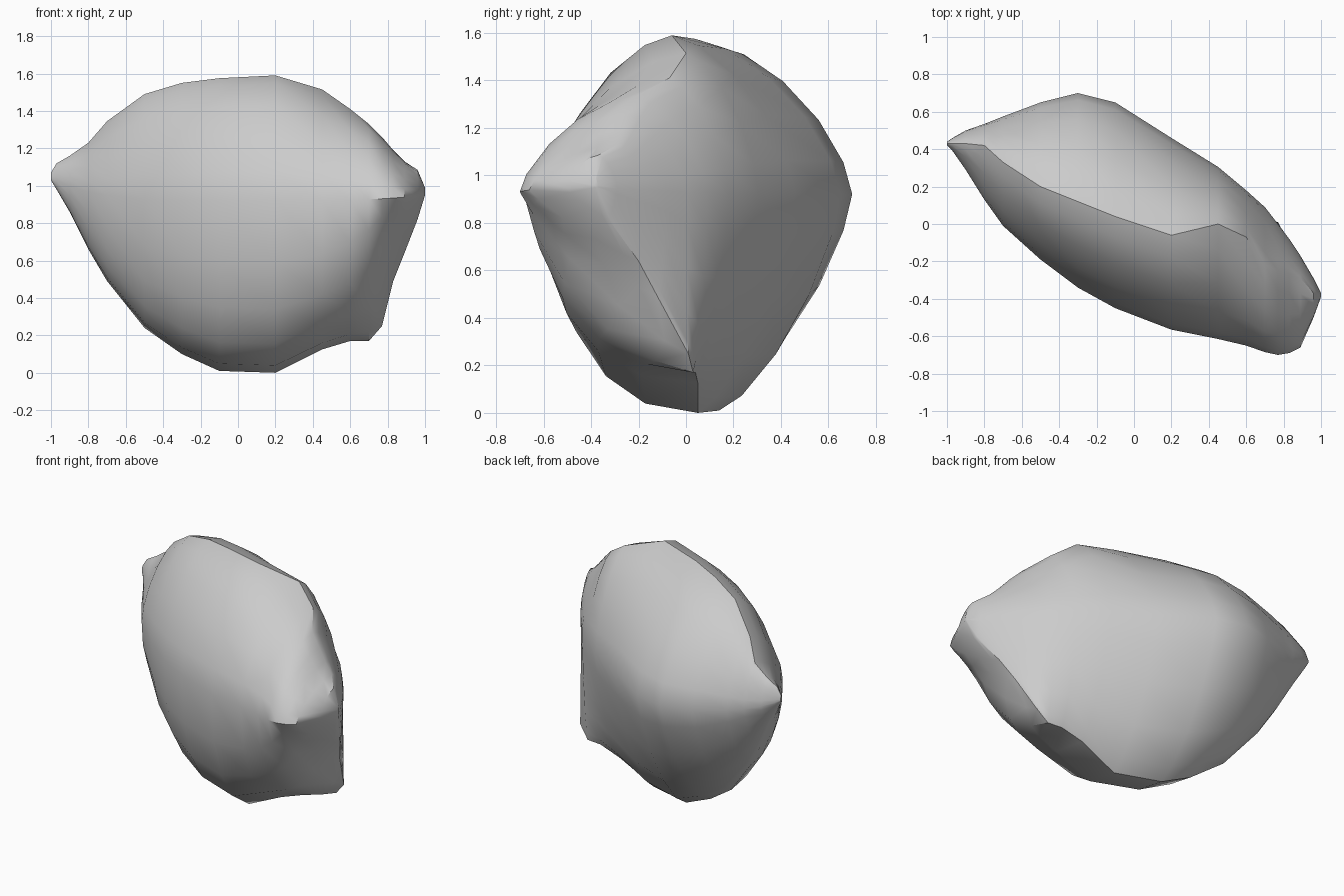
import bpy
import bmesh
import math

default_cube = bpy.data.objects.get("Cube")
if default_cube:
    bpy.data.objects.remove(default_cube, do_unlink=True)

QUARTER_STEPS = 5

# Stations along the stone: x, front y, back y, crest y, keel y, keel z, crest z
STATIONS = [
    (-1, .42, .44, .43, .43, 1.03, 1.07),
    (-.97, .39, .46, .43, .43, .98, 1.12),
    (-.9, .29, .5, .43, .41, .86, 1.16),
    (-.8, .13, .535, .42, .36, .66, 1.23),
    (-.7, -.01, .575, .33, .32, .49, 1.345),
    (-.5, -.19, .65, .2, .24, .24, 1.49),
    (-.3, -.34, .7, .12, .17, .1, 1.55),
    (-.1, -.45, .65, .04, .14, .01, 1.575),
    (.2, -.565, .46, -.06, .05, 0, 1.59),
    (.45, -.615, .305, 0, .05, .125, 1.515),
    (.6, -.65, .18, -.07, .04, .17, 1.41),
    (.7, -.685, .09, -.22, .03, .17, 1.33),
    (.77, -.7, 0, -.25, .01, .25, 1.26),
    (.83, -.69, -.08, -.27, -.12, .49, 1.19),
    (.89, -.66, -.17, -.29, -.2, .64, 1.13),
    (.96, -.5, -.29, -.37, -.33, .82, 1.085),
    (1, -.39, -.37, -.38, -.38, .95, .99),
]


def make_material(name, color):
    material = bpy.data.materials.new(name)
    material.use_nodes = True
    material.diffuse_color = color
    shader = next(n for n in material.node_tree.nodes if n.type == "BSDF_PRINCIPLED")
    shader.inputs["Base Color"].default_value = color
    shader.inputs["Roughness"].default_value = 0.8
    return material


def quarter(center, side, pole, power, rising):
    """Rounded quarter of a section, running from side to pole or back."""
    points = []
    for step in range(QUARTER_STEPS):
        t = step / QUARTER_STEPS
        angle = (t if rising else 1 - t) * math.pi / 2
        y = center[0] + (side - center[0]) * max(0, math.cos(angle)) ** (2 / power)
        z = center[1] + (pole - center[1]) * max(0, math.sin(angle)) ** (2 / power)
        points.append((y, z))
    return points


def section(x, front, back, crest, keel, low, high):
    """Closed outline: back to crest, to front, to keel, and back again."""
    waist = .92 + (.12 if x < 0 else .03) * x ** 4
    # The front swells evenly, then hollows out towards the spur
    swell = max(1.15, min(2.3, 2 - 4.7 * (x - .6)))
    outline = quarter((crest, waist), back, high, 1.52, True)
    outline += quarter((crest, waist), front, high, 1.58, False)
    outline += quarter((keel, waist), front, low, swell, True)
    outline += quarter((keel, waist), back, low, 1.4, False)
    return [(x, y, z) for y, z in outline]


# Stone body: loft the sections and close both tips
bm = bmesh.new()
rings = [[bm.verts.new(p) for p in section(*station)] for station in STATIONS]
for ring, following in zip(rings, rings[1:]):
    for i in range(len(ring)):
        j = (i + 1) % len(ring)
        bm.faces.new((ring[i], ring[j], following[j], following[i]))
bm.faces.new(rings[0])
bm.faces.new(rings[-1])
bmesh.ops.recalc_face_normals(bm, faces=bm.faces[:])

mesh = bpy.data.meshes.new("stone_body")
bm.to_mesh(mesh)
bm.free()
mesh.materials.append(make_material("stone grey", (.6, .6, .6, 1)))

stone = bpy.data.objects.new("stone_body", mesh)
bpy.context.collection.objects.link(stone)
bpy.context.view_layer.objects.active = stone
stone.select_set(True)
bpy.ops.object.shade_smooth_by_angle(angle=math.radians(35))
